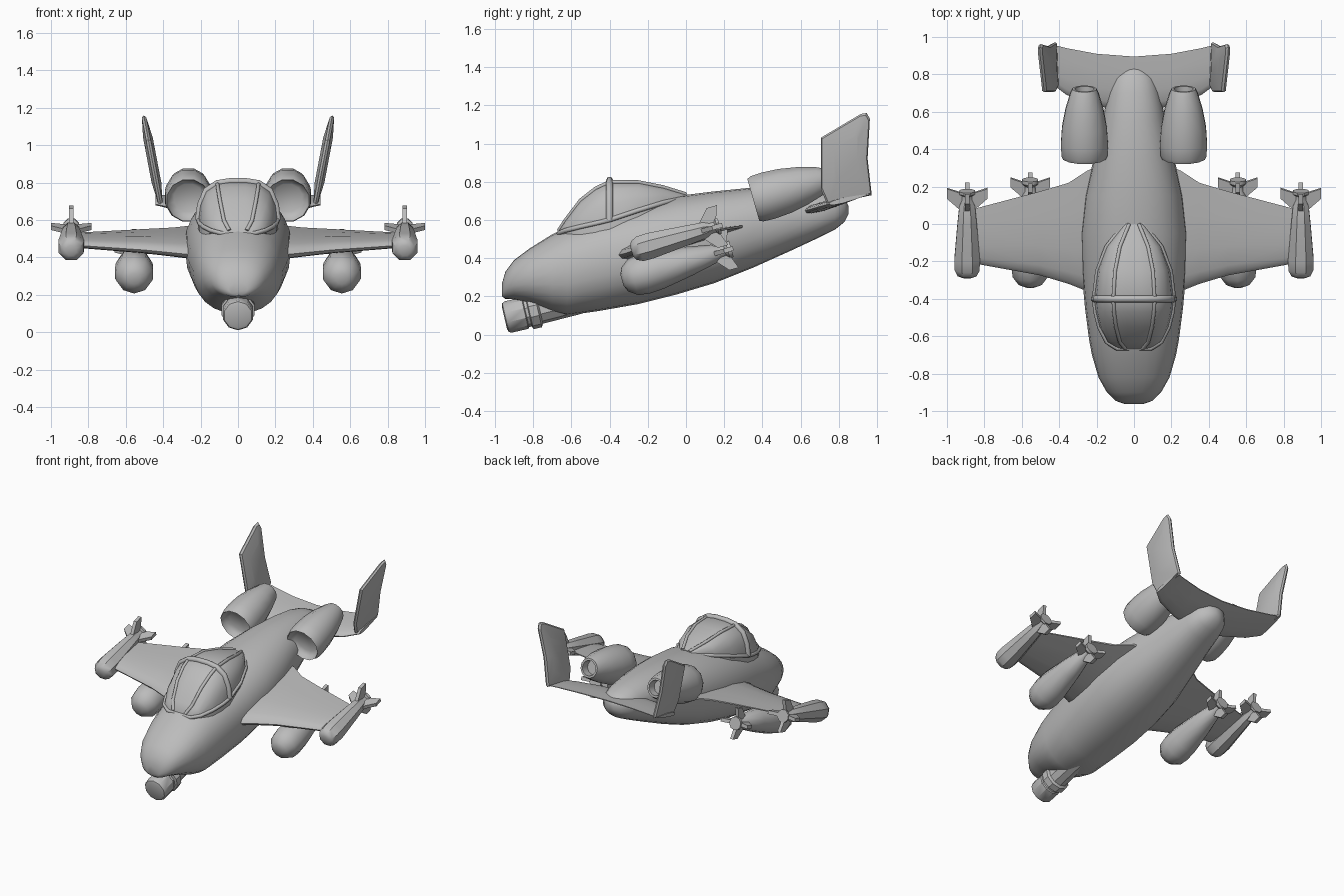
import bpy, bmesh, math
from mathutils import Vector, Matrix

if "Cube" in bpy.data.objects:
    bpy.data.objects.remove(bpy.data.objects["Cube"])

grey = bpy.data.materials.new("plain_grey")
grey.diffuse_color = (0.5, 0.5, 0.5, 1)
grey.use_nodes = True
grey.node_tree.nodes["Principled BSDF"].inputs["Base Color"].default_value = grey.diffuse_color
TILT = math.radians(16)


def finish(name, bm, mirror=False, angle=35):
    bmesh.ops.recalc_face_normals(bm, faces=bm.faces)
    me = bpy.data.meshes.new(name)
    bm.to_mesh(me)
    bm.free()
    ob = bpy.data.objects.new(name, me)
    bpy.context.collection.objects.link(ob)
    me.materials.append(grey)
    if mirror:
        ob.modifiers.new("mirror", 'MIRROR').use_mirror_merge = False
    bpy.ops.object.select_all(action='DESELECT')
    ob.select_set(True)
    bpy.context.view_layer.objects.active = ob
    bpy.ops.object.shade_smooth_by_angle(angle=math.radians(angle))
    return ob


def loft(bm, rings, cap=True):
    rows = [[bm.verts.new(p) for p in r] for r in rings]
    n = len(rows[0])
    for a, b in zip(rows, rows[1:]):
        for i in range(n):
            bm.faces.new((a[i], a[(i + 1) % n], b[(i + 1) % n], b[i]))
    if cap:
        bm.faces.new(rows[0])
        bm.faces.new(rows[-1])


def lathe(bm, profile, sides):
    """Revolve (distance, radius) pairs around the y axis."""
    loft(bm, [[(r * math.cos((i + .5) * 2 * math.pi / sides), t,
                r * math.sin((i + .5) * 2 * math.pi / sides)) for i in range(sides)]
              for t, r in profile])


def place(bm, loc, tilt=TILT):
    bm.transform(Matrix.Translation(loc) @ Matrix.Rotation(tilt, 4, 'X'))


def plate(bm, outline, half, mat=Matrix()):
    """Thin slab from a (y, z) outline, thickness along x."""
    new = [[bm.verts.new(mat @ Vector((s * half, y, z))) for y, z in outline] for s in (-1, 1)]
    n = len(outline)
    bm.faces.new(new[0])
    bm.faces.new(new[1])
    for i in range(n):
        bm.faces.new((new[0][i], new[0][(i + 1) % n], new[1][(i + 1) % n], new[1][i]))


# fuselage: y, half width, bottom, top
body = [(-.962, .05, .20, .27), (-.945, .10, .187, .33), (-.90, .145, .185, .39),
        (-.82, .19, .165, .45), (-.70, .225, .12, .525), (-.62, .24, .10, .565),
        (-.45, .262, .125, .63), (-.25, .28, .16, .68), (-.05, .285, .21, .725),
        (.15, .262, .27, .75), (.35, .215, .35, .77), (.55, .17, .44, .77),
        (.70, .14, .51, .755), (.78, .115, .55, .735), (.83, .07, .59, .71), (.85, .02, .63, .675)]


def soft(v):
    return math.copysign(abs(v) ** .9, v)


rings = []
for y, w, b, t in body:
    a = [i * math.pi / 12 for i in range(24)]
    rings.append([(w * soft(math.cos(k)), y, (b + t) / 2 + (t - b) / 2 * soft(math.sin(k))) for k in a])
bm = bmesh.new()
loft(bm, rings)
finish("fuselage", bm, angle=50)

# canopy: y, half width, base, top
cab = [(-.665, .09, .53, .545), (-.63, .145, .545, .60), (-.55, .185, .565, .71), (-.47, .205, .583, .775),
       (-.40, .213, .60, .808), (-.25, .195, .65, .805), (-.12, .145, .69, .775), (0, .05, .715, .735)]
half = [(1, -.3), (1, 0), (.95, .4), (.80, .76), (.52, .95), (.2, 1)]


def cab_pt(s, u, v, lift=0.0):
    y, w, b, t = s
    return (u * w, y, b + v * (t - b) + lift)


section = half + [(-u, v) for u, v in reversed(half)]
bm = bmesh.new()
loft(bm, [[cab_pt(s, u, v) for u, v in section] for s in cab])
finish("canopy", bm, angle=45)


def strut(name, pts, r, cyclic=False):
    cu = bpy.data.curves.new(name, 'CURVE')
    cu.dimensions = '3D'
    cu.bevel_depth = r
    cu.bevel_resolution = 1
    cu.use_fill_caps = True
    sp = cu.splines.new('POLY')
    sp.points.add(len(pts) - 1)
    for p, c in zip(sp.points, pts):
        p.co = (*c, 1)
    sp.use_cyclic_u = cyclic
    cu.materials.append(grey)
    ob = bpy.data.objects.new(name, cu)
    bpy.context.collection.objects.link(ob)
    bpy.ops.object.select_all(action='DESELECT')
    ob.select_set(True)
    bpy.context.view_layer.objects.active = ob
    bpy.ops.object.convert(target='MESH')


# canopy frame: sill, arch and long bars
strut("canopy_sill", [cab_pt(s, 1, 0) for s in cab] + [cab_pt(s, -1, 0) for s in reversed(cab)], .013, True)
strut("canopy_arch", [cab_pt(cab[4], u, v) for u, v in section[1:-1]], .019)
for side in (-1, 1):
    strut("canopy_bar", [cab_pt(s, side * .52, .95) for s in cab], .011)


def wing_ring(x, y0, z0, y1, z1, th):
    foil = [(0, 0), (.03, .5), (.12, .85), (.35, 1), (.7, .6), (1, .12),
            (1, -.12), (.7, -.6), (.35, -1), (.12, -.85), (.03, -.5)]
    return [(x, y0 + (y1 - y0) * t, z0 + (z1 - z0) * t + th * h) for t, h in foil]


# main wings
bm = bmesh.new()
loft(bm, [wing_ring(.12, -.38, .40, .34, .57, .05), wing_ring(.25, -.36, .415, .285, .565, .048),
          wing_ring(.35, -.32, .425, .22, .555, .042), wing_ring(.50, -.275, .44, .175, .548, .036),
          wing_ring(.86, -.21, .465, .08, .53, .025)])
finish("main_wing", bm, True, 50)

# tailplane
bm = bmesh.new()
tail = [(.44, .75, .685, .96, .735, .014), (.36, .69, .668, .94, .73, .018),
        (.2, .63, .65, .91, .72, .024), (0, .60, .64, .895, .715, .026)]
loft(bm, [wing_ring(*t) for t in tail] + [wing_ring(-t[0], *t[1:]) for t in reversed(tail[:-1])])
finish("tailplane", bm, angle=50)

# tail fins, leaning outwards, thick in the middle
outline = [(.705, .76), (.705, 1.03), (.915, 1.155), (.945, 1.16), (.962, 1.13), (.95, .92), (.972, .73), (.74, .68)]


def fin_x(z):
    return .415 + (z - .69) * .19


bm = bmesh.new()
cy, cz = .84, .92
loft(bm, [[(fin_x(cz + (z - cz) * k) + off, cy + (y - cy) * k, cz + (z - cz) * k) for y, z in outline]
          for off, k in ((-.026, .5), (-.012, .95), (0, 1), (.012, .95), (.026, .5))])
finish("tail_fin", bm, True, 25)

# engine pods with sunken intake and nozzle
bm = bmesh.new()
lathe(bm, [(.05, .08), (.03, .106), (0, .118), (.02, .127), (.08, .13), (.17, .124), (.27, .105),
           (.36, .078), (.385, .066), (.385, .052), (.33, .048)], 12)
place(bm, (.265, .352, .705))
finish("engine_pod", bm, True, 40)


def store(name, profile, sides, fin, half, loc):
    """Finned body hung on the wing."""
    bm = bmesh.new()
    lathe(bm, profile, sides)
    for k in range(4):
        plate(bm, fin, half, Matrix.Rotation(k * math.pi / 2, 4, 'Y'))
    place(bm, loc)
    finish(name, bm, True, 40)


# wingtip missiles
store("tip_missile", [(0, .03), (.012, .055), (.045, .072), (.10, .074), (.30, .056), (.40, .045), (.43, .03),
                      (.455, .03), (.465, .045), (.48, .045)], 8,
      [(.36, .02), (.44, .108), (.495, .108), (.465, .02)], .012, (.892, -.285, .437))

# underwing bombs
store("wing_bomb", [(0, .03), (.015, .065), (.06, .098), (.12, .107), (.20, .103), (.36, .078), (.50, .05), (.53, .032),
                    (.56, .03), (.575, .045), (.595, .045)], 10,
      [(.48, .02), (.555, .105), (.605, .105), (.575, .02)], .012, (.555, -.335, .285))

# nose cannon
bm = bmesh.new()
lathe(bm, [(0, .06), (.006, .077), (.02, .084), (.11, .084), (.115, .076), (.13, .076), (.135, .092),
           (.18, .092), (.19, .075), (.40, .07)], 10)
place(bm, (0, -.95, .088), math.radians(13))
finish("nose_cannon", bm, angle=35)
